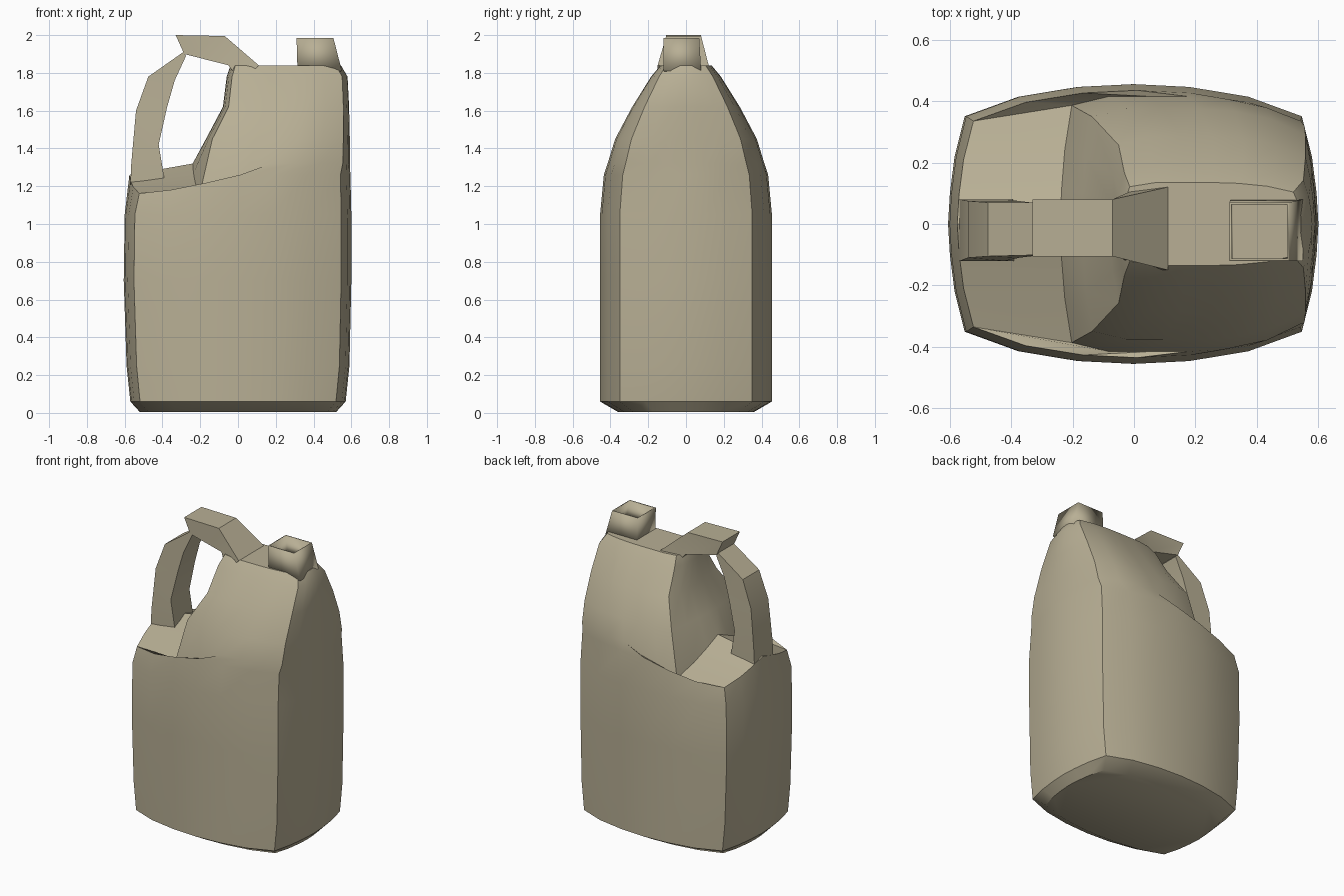
import bpy, bmesh, math

cube = bpy.data.objects.get("Cube")
if cube:
    bpy.data.objects.remove(cube, do_unlink=True)

plastic = bpy.data.materials.new("beige_plastic")
plastic.use_nodes = True
BEIGE = (0.48, 0.43, 0.30, 1)
plastic.diffuse_color = BEIGE
plastic.node_tree.nodes["Principled BSDF"].inputs["Base Color"].default_value = BEIGE


def loft(name, rings, cap_start=True, cap_end=True, angle=30):
    """Skin a list of equal-length point loops."""
    bm = bmesh.new()
    loops = [[bm.verts.new(p) for p in ring] for ring in rings]
    n = len(loops[0])
    for a, b in zip(loops, loops[1:]):
        for i in range(n):
            j = (i + 1) % n
            bm.faces.new((a[i], a[j], b[j], b[i]))
    if cap_start:
        bm.faces.new(loops[0][::-1])
    if cap_end:
        bm.faces.new(loops[-1])
    bmesh.ops.recalc_face_normals(bm, faces=bm.faces)
    mesh = bpy.data.meshes.new(name)
    bm.to_mesh(mesh)
    bm.free()
    mesh.materials.append(plastic)
    obj = bpy.data.objects.new(name, mesh)
    bpy.context.collection.objects.link(obj)
    bpy.ops.object.select_all(action="DESELECT")
    obj.select_set(True)
    bpy.context.view_layer.objects.active = obj
    bpy.ops.object.shade_smooth_by_angle(angle=math.radians(angle))
    return obj


# Quarter outline of the bulging plan, from the side to the middle of the front
QUARTER = [(1, 0), (.99, .22), (.965, .48), (.91, .77), (.62, .91), (.3, .98)]


def section(z, left, right, depth, drop=0, corner=.77):
    """Plan outline; drop lowers the handle-side corners, corner sets their depth."""
    back = QUARTER + [(0, 1)]
    for u, v in reversed(QUARTER):
        stretch = 1 + (corner / .77 - 1) * min(1, u / .91)
        back.append((-u, min(v * stretch, 1)))
    outline = back + [(u, -v) for u, v in back[-2:0:-1]]
    mid, half = (left + right) / 2, (right - left) / 2
    return [(mid + u * half, v * depth, z - drop * abs(v) * max(0, -u))
            for u, v in outline]


# Body: chamfered foot, straight sides, recess floor, then a tapering shoulder
body = loft("jug_body", [
    section(0.005, -.52, .52, .36),
    section(.06, -.57, .57, .455),
    section(.25, -.59, .59, .455),
    section(.7, -.605, .6, .455),
    section(1.05, -.60, .6, .455),
    section(1.26, -.575, .595, .435, drop=.14),
    section(1.32, -.24, .592, .415, drop=.19, corner=.93),
    section(1.45, -.17, .592, .375, corner=.93),
    section(1.62, -.08, .588, .285, corner=.9),
    section(1.78, -.06, .58, .185, corner=.9),
    section(1.84, -.04, .545, .135, corner=.9),
], angle=35)


def strap(name, stations):
    """Rectangular bar through (outer xz, inner xz, front y, back y) stations."""
    return loft(name, [[(ox, y0, oz), (ox, y1, oz), (ix, y1, iz), (ix, y0, iz)]
                       for (ox, oz), (ix, iz), y0, y1 in stations])


# Upright arm of the handle
strap("handle_arm", [
    ((-.57, 1.2), (-.39, 1.24), -.12, .08),
    ((-.565, 1.32), (-.42, 1.42), -.12, .08),
    ((-.54, 1.6), (-.375, 1.62), -.11, .075),
    ((-.475, 1.78), (-.335, 1.76), -.105, .07),
    ((-.29, 1.91), (-.275, 1.89), -.1, .07),
])

# Grip that bridges the arm and the shoulder
strap("handle_grip", [
    ((-.33, 2), (-.285, 1.9), -.105, .08),
    ((-.07, 1.995), (-.05, 1.84), -.105, .08),
    ((.11, 1.84), (.02, 1.74), -.15, .12),
])


def rectangle(x0, x1, y0, y1, z):
    return [(x0, y0, z), (x1, y0, z), (x1, y1, z), (x0, y1, z)]


# Square open spout
spout = loft("spout", [
    rectangle(.315, .55, -.12, .08, 1.81),
    rectangle(.31, .505, -.12, .07, 1.985),
], cap_start=False, cap_end=False)
wall = spout.modifiers.new("wall", "SOLIDIFY")
wall.thickness = .01
